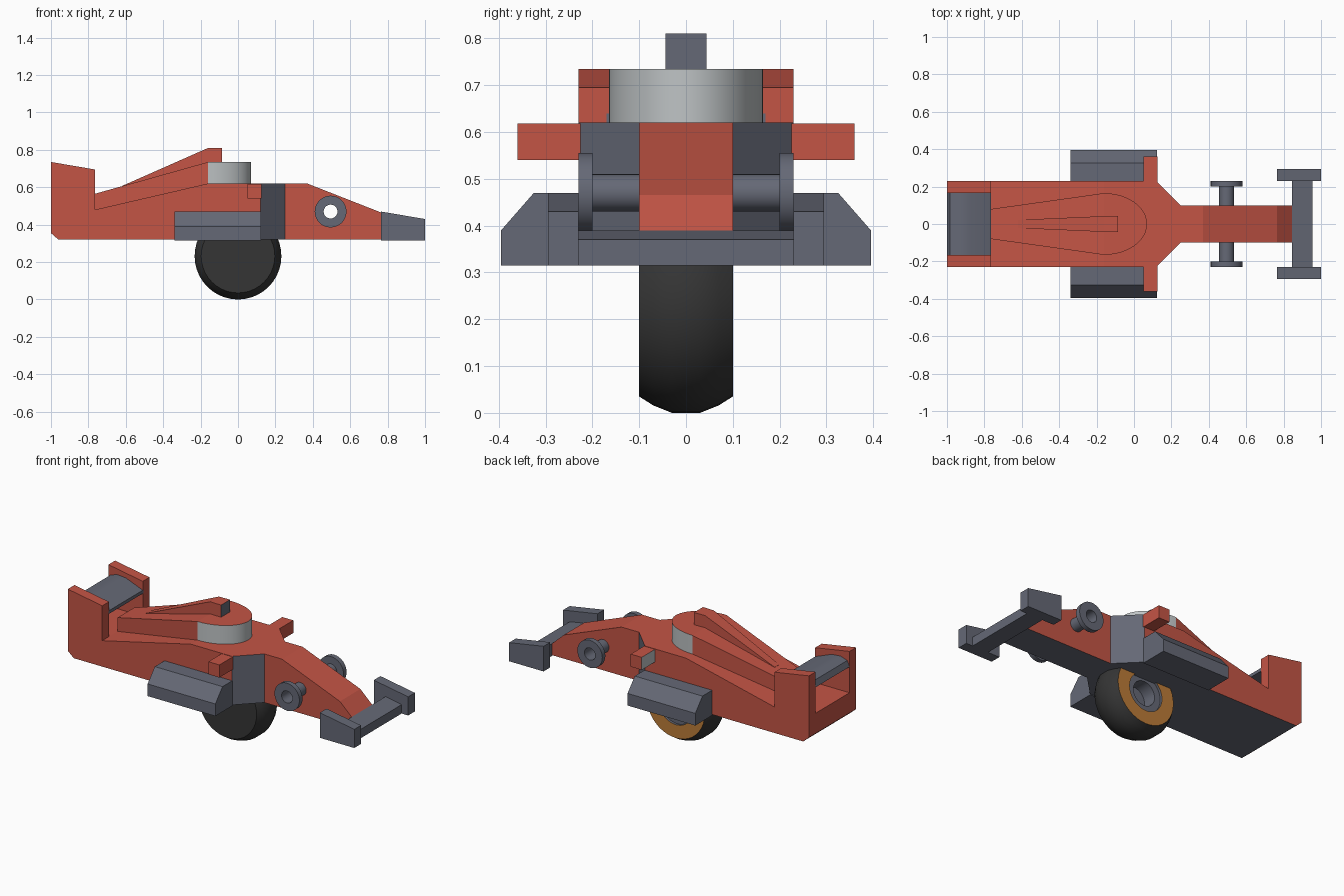
import bpy, bmesh, math
from mathutils import Vector

if "Cube" in bpy.data.objects:
    bpy.data.objects.remove(bpy.data.objects["Cube"])


def material(name, rgb):
    m = bpy.data.materials.new(name)
    m.use_nodes = True
    m.diffuse_color = (*rgb, 1)
    m.node_tree.nodes["Principled BSDF"].inputs["Base Color"].default_value = (*rgb, 1)
    return m


RED = material("red", (0.55, 0.09, 0.06))
GREY = material("slate grey", (0.13, 0.14, 0.18))
LIGHT = material("light grey", (0.52, 0.55, 0.56))
BLACK = material("tyre black", (0.035, 0.035, 0.035))
ORANGE = material("orange", (0.50, 0.20, 0.04))


def finish(name, bm, mats, rule=None, smooth=False):
    """Turn a bmesh into an object, colouring faces by a rule on the normal."""
    bmesh.ops.recalc_face_normals(bm, faces=bm.faces[:])
    if rule:
        for f in bm.faces:
            f.material_index = rule(f.normal)
    mesh = bpy.data.meshes.new(name)
    bm.to_mesh(mesh)
    bm.free()
    ob = bpy.data.objects.new(name, mesh)
    bpy.context.collection.objects.link(ob)
    for m in mats:
        mesh.materials.append(m)
    if smooth:
        bpy.ops.object.select_all(action='DESELECT')
        ob.select_set(True)
        bpy.context.view_layer.objects.active = ob
        bpy.ops.object.shade_smooth_by_angle(angle=math.radians(30))
    return ob


def loft(name, stations, mats, rule=None):
    """Rectangular sections along x: (x, half width, top, bottom)."""
    bm = bmesh.new()
    rings = [[bm.verts.new((x, y, z)) for y, z in ((-w, b), (w, b), (w, t), (-w, t))]
             for x, w, t, b in stations]
    for a, b in zip(rings, rings[1:]):
        for i in range(4):
            j = (i + 1) % 4
            bm.faces.new((a[i], a[j], b[j], b[i]))
    bm.faces.new(rings[0])
    bm.faces.new(rings[-1])
    return finish(name, bm, mats, rule)


def prism(name, pts, axis, lo, hi, mats, rule=None, smooth=False):
    """Extrude a 2D outline along an axis from lo to hi."""
    def place(p, d):
        c = list(p)
        c.insert(axis, d)
        return Vector(c)
    bm = bmesh.new()
    face = bm.faces.new([bm.verts.new(place(p, lo)) for p in pts])
    ext = bmesh.ops.extrude_face_region(bm, geom=[face])
    for v in ext["geom"]:
        if isinstance(v, bmesh.types.BMVert):
            v.co[axis] = hi
    return finish(name, bm, mats, rule, smooth)


def revolve(name, prof, centre, mats, slots=None, closed=False, n=32):
    """Spin a profile of (y, radius) around the y axis."""
    bm = bmesh.new()
    rings = []
    for y, r in prof:
        if r == 0:
            rings.append([bm.verts.new((centre[0], y, centre[1]))] * n)
        else:
            rings.append([bm.verts.new((centre[0] + r * math.cos(2 * math.pi * k / n), y,
                                        centre[1] + r * math.sin(2 * math.pi * k / n)))
                          for k in range(n)])
    pairs = list(zip(rings, rings[1:]))
    if closed:
        pairs.append((rings[-1], rings[0]))
    for s, (a, b) in enumerate(pairs):
        for k in range(n):
            j = (k + 1) % n
            f = bm.faces.new(list(dict.fromkeys((a[k], a[j], b[j], b[k]))))
            f.material_index = slots[s] if slots else 0
    return finish(name, bm, mats, smooth=True)


# Hull with grey underside and grey tapered shoulders
def hull_rule(n):
    return 1 if n.z < -0.9 or (n.x > 0.4 and abs(n.y) > 0.4) else 0


hull = loft("hull", [(-1, .23, .48, .355), (-.96, .23, .48, .32), (-.765, .23, .48, .32),
                     (-.16, .23, .62, .32), (.12, .23, .62, .32), (.25, .10, .62, .32),
                     (.37, .10, .62, .32), (.765, .10, .465, .32), (.845, .10, .39, .32)],
            [RED, GREY], hull_rule)

# Axle bore through the nose
AXLE = (.495, .47)
cutter = revolve("bore_cutter", [(-.3, 0), (-.3, .0385), (.3, .0385), (.3, 0)], AXLE, [RED])
cutter.hide_render = True
mod = hull.modifiers.new("bore", 'BOOLEAN')
mod.operation = 'DIFFERENCE'
mod.solver = 'EXACT'
mod.object = cutter
bpy.ops.object.select_all(action='DESELECT')
hull.select_set(True)
bpy.context.view_layer.objects.active = hull
bpy.ops.object.modifier_apply(modifier="bore")
bpy.data.objects.remove(cutter)

# Hollow front axle with end flanges
revolve("front_axle", [(-.23, .037), (-.23, .085), (-.2, .085), (-.2, .04),
                       (.2, .04), (.2, .085), (.23, .085), (.23, .037)],
        AXLE, [GREY], closed=True)

# Engine cover, air intake fin and cockpit with wraparound visor
loft("engine_cover", [(-.765, .08, .565, .47), (-.16, .165, .735, .61)], [RED])
loft("intake_fin", [(-.62, .022, .607, .595), (-.16, .042, .81, .72), (-.085, .044, .81, .72)],
     [RED, GREY], lambda n: 1 if n.x > 0.9 else 0)
arc = [(-.16 + .23 * math.cos(a), .165 * math.sin(a))
       for a in (math.pi * (k / 24 - .5) for k in range(25))]
prism("cockpit", arc, 2, .61, .735, [RED, LIGHT],
      lambda n: 0 if abs(n.z) > .5 or n.x < -.9 else 1, smooth=True)

# Rear wing blade
prism("rear_wing", [(-1, .64), (-.985, .675), (-.94, .69), (-.88, .685), (-.765, .64),
                    (-.765, .62), (-.88, .65), (-.95, .65)],
      1, -.17, .17, [GREY], smooth=True)

# Front wing blade
prism("front_wing", [(.845, .315), (.955, .315), (.955, .37), (.845, .39)],
      1, -.235, .235, [GREY])

# Paired parts
for side, s in (("left", 1), ("right", -1)):
    prism(f"rear_end_plate_{side}", [(-1, .48), (-.765, .48), (-.765, .695), (-1, .735)],
          1, s * .165, s * .23, [RED])
    prism(f"front_end_plate_{side}", [(.765, .315), (1, .315), (1, .43), (.765, .47)],
          1, s * .23, s * .295, [GREY])
    prism(f"side_pod_{side}", [(s * .225, .315), (s * .395, .315), (s * .395, .39),
                               (s * .325, .47), (s * .225, .47)],
          0, -.34, .122, [GREY])
    prism(f"mirror_{side}", [(.05, .54), (.125, .54), (.125, .618), (.05, .618)],
          1, s * .22, s * .36, [RED, LIGHT], lambda n: 1 if n.x < -.9 else 0)

# Central wheel: plain disc on one side, rim and recessed hub on the other
revolve("wheel", [(-.1, 0), (-.1, .197), (-.07, .216), (-.03, .232), (.03, .232), (.07, .216),
                  (.1, .197), (.1, .115), (.085, .115), (.085, .075), (0, .075), (0, 0)],
        (0, .232), [BLACK, ORANGE, GREY], [0, 0, 0, 0, 0, 0, 1, 2, 2, 2, 2], n=40)
